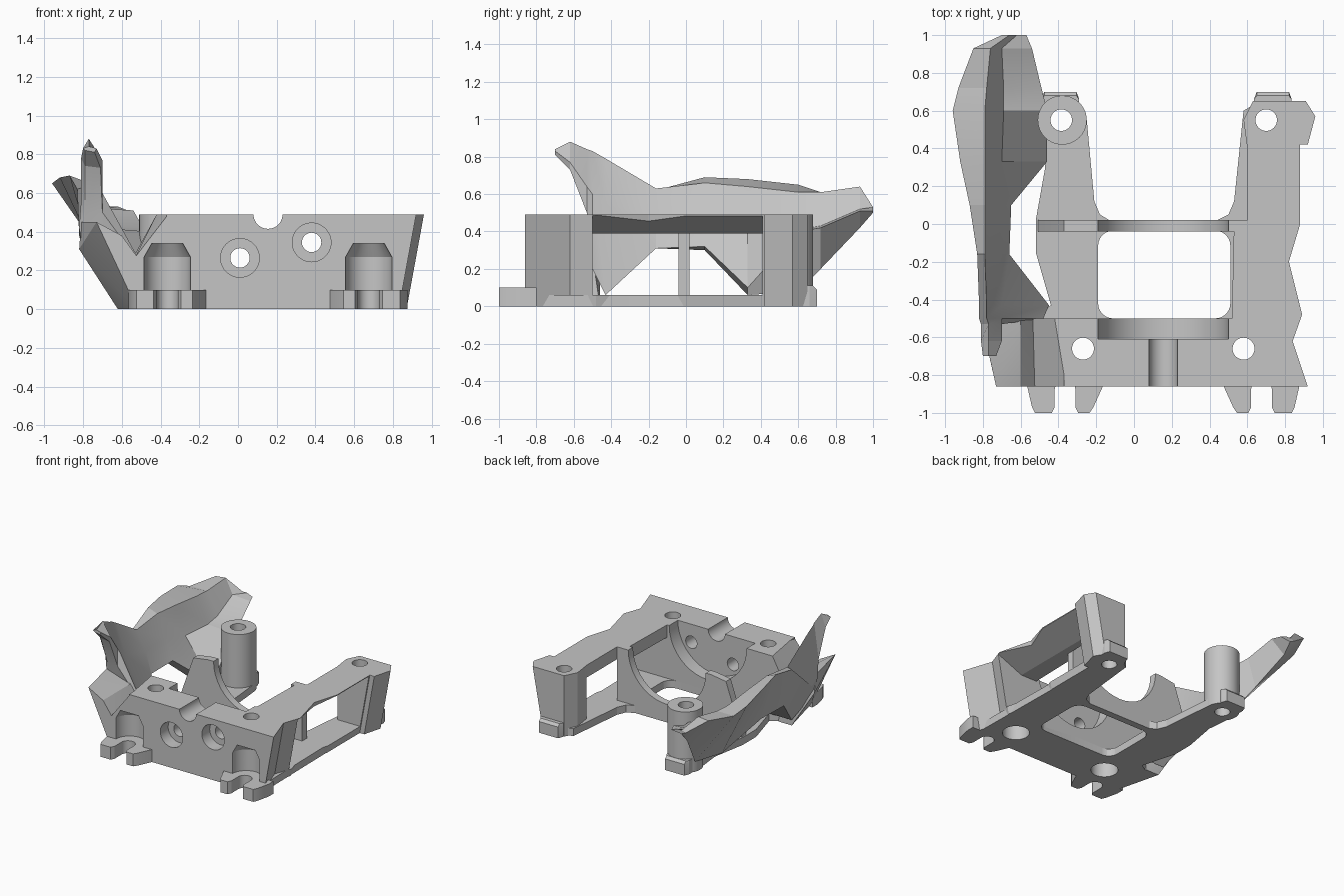
import bpy, bmesh, math
from mathutils import Matrix, Vector

old = bpy.data.objects.get("Cube")
if old:
    bpy.data.objects.remove(old, do_unlink=True)

grey = bpy.data.materials.new("plain_grey")
grey.use_nodes = True
colour = (.56, .56, .56, 1)
grey.diffuse_color = colour
grey.node_tree.nodes["Principled BSDF"].inputs["Base Color"].default_value = colour

parts = []
cutters = []


def make_object(name, bm, cutter=False):
    bmesh.ops.recalc_face_normals(bm, faces=bm.faces)
    mesh = bpy.data.meshes.new(name)
    bm.to_mesh(mesh)
    bm.free()
    obj = bpy.data.objects.new(name, mesh)
    bpy.context.collection.objects.link(obj)
    if cutter:
        obj.hide_render = True
        cutters.append(obj)
    else:
        mesh.materials.append(grey)
        parts.append(obj)
    return obj


def loft(name, rings, cutter=False):
    """Skin closed rings of equal length and cap both ends."""
    bm = bmesh.new()
    loops = [[bm.verts.new(point) for point in ring] for ring in rings]
    count = len(loops[0])
    for low, high in zip(loops, loops[1:]):
        for i in range(count):
            j = (i + 1) % count
            bm.faces.new((low[i], low[j], high[j], high[i]))
    bm.faces.new(loops[0])
    bm.faces.new(loops[-1])
    return make_object(name, bm, cutter)


def prism(name, outline, bottom, top, cutter=False, lean=0, lean_from=9):
    """Extrude a plan outline upwards, optionally pulling in its outer foot."""
    foot = [(x - lean if x > lean_from else x, y, bottom) for x, y in outline]
    head = [(x, y, top) for x, y in outline]
    return loft(name, [foot, head], cutter)


def profile(name, outline, front, back, cutter=False):
    """Extrude a front outline from front to back."""
    return loft(name, [[(x, y, z) for x, z in outline] for y in (front, back)], cutter)


def rod(name, start, end, radius, end_radius=None, cutter=False):
    start, end = Vector(start), Vector(end)
    axis = end - start
    turn = axis.to_track_quat("Z", "Y").to_matrix().to_4x4()
    bm = bmesh.new()
    bmesh.ops.create_cone(
        bm, cap_ends=True, segments=40, radius1=radius,
        radius2=radius if end_radius is None else end_radius, depth=axis.length,
        matrix=Matrix.Translation((start + end) / 2) @ turn)
    return make_object(name, bm, cutter)


def hull(name, points):
    bm = bmesh.new()
    verts = [bm.verts.new(point) for point in points]
    result = bmesh.ops.convex_hull(bm, input=verts)
    loose = [v for v in set(result["geom_interior"] + result["geom_unused"])
             if isinstance(v, bmesh.types.BMVert)]
    bmesh.ops.delete(bm, geom=loose, context="VERTS")
    return make_object(name, bm)


def rounded_rectangle(x0, x1, y0, y1, radius):
    corners = [(x1, y1), (x0, y1), (x0, y0), (x1, y0)]
    middle = Vector(((x0 + x1) / 2, (y0 + y1) / 2))
    outline = []
    for quarter, corner in enumerate(corners):
        cx = corner[0] + math.copysign(radius, middle.x - corner[0])
        cy = corner[1] + math.copysign(radius, middle.y - corner[1])
        for step in range(7):
            angle = (quarter + step / 6) * math.pi / 2
            outline.append((cx + radius * math.cos(angle), cy + radius * math.sin(angle)))
    return outline


def subtract(obj, tools):
    for tool in tools:
        cut = obj.modifiers.new(tool.name, "BOOLEAN")
        cut.operation = "DIFFERENCE"
        cut.solver = "EXACT"
        cut.object = tool


# Base plate with two rear arms
base = prism("base_plate", [
    (-.53, -.86), (.8, -.86), (.78, .4), (.8, .64), (.65, .64), (.58, .6),
    (.53, .12), (.5, .05), (.44, .02), (-.13, .02), (-.18, .05), (-.21, .12),
    (-.25, .55), (-.33, .64), (-.45, .64), (-.5, .6), (-.47, .3), (-.52, .02),
    (-.52, -.15), (-.44, -.43), (-.55, -.5)], 0, .06)

# Front block and the faceted flank beside it, with a valley between
block = profile("front_block", [(-.37, 0), (.6, 0), (.6, .49), (-.37, .49)], -.86, -.5)
inner_flank = hull("inner_flank", [
    (-.36, -.86, .49), (-.36, -.5, .49), (-.42, -.5, .49), (-.53, -.86, .27),
    (-.54, -.5, .27), (-.36, -.86, 0), (-.36, -.5, 0), (-.53, -.86, 0), (-.54, -.5, 0)])
hull("outer_flank", [
    (-.52, -.86, 0), (-.53, -.86, .1), (-.73, -.86, .45), (-.6, -.86, .38),
    (-.52, -.86, .27), (-.62, -.46, 0), (-.82, -.46, .31), (-.81, -.5, .45),
    (-.6, -.5, .38), (-.53, -.5, .27), (-.5, -.46, 0)])

# Side rail with a jagged outer edge that leans outwards
rail = prism("side_rail", [
    (.51, -.86), (.92, -.86), (.84, -.62), (.89, -.48), (.82, -.2), (.88, 0),
    (.88, .42), (.92, .42), (.96, .57), (.91, .65), (.63, .65), (.58, .55),
    (.6, .4), (.6, .02), (.53, .02)], 0, .49, lean=.09, lean_from=.8)

# Thin cross wall holding the round cradle
wall = profile("cross_wall", [
    (-.52, .01), (.6, .01), (.6, .49), (-.24, .49), (-.37, .47), (-.5, .1)], -.04, .02)

# Rear post and the feet behind both posts, with bevelled tops
post = rod("rear_post", (-.38, .55, 0), (-.38, .55, .49), .13)
for name, cx in (("post_foot", -.39), ("rail_foot", .735)):
    foot = [(cx - .1, .62), (cx + .1, .62), (cx + .1, .66),
            (cx + .085, .7), (cx - .085, .7), (cx - .1, .66)]
    loft(name, [[(x, y, 0) for x, y in foot], [(x, y, .09) for x, y in foot],
                [(x, min(y, .68), .11) for x, y in foot]])

# Forked front tabs, mirrored with the wide prong outside
tabs = []
for name, cx, side in (("right_fork_tab", -.365, -1), ("left_fork_tab", .675, 1)):
    fork = [(-.2, -.8), (.2, -.8), (.2, -.86), (.175, -.97), (.16, -1), (.07, -1),
            (.055, -.97), (.055, -.88), (-.055, -.88), (-.055, -.97), (-.07, -1),
            (-.13, -1), (-.15, -.97), (-.2, -.86)]
    tabs.append(prism(name, [(cx + side * u, y) for u, y in fork], 0, .1))

# Angular side wing: outer foot, outer edge, ridge, inner slope, inner foot
wing_sections = {
    -.7: ((-.79, .82), (-.8, .83), (-.77, .84), (-.73, .83), (-.74, .81)),
    -.62: ((-.79, .74), (-.81, .78), (-.77, .88), (-.7, .77), (-.71, .73)),
    -.53: ((-.79, .5), (-.81, .56), (-.77, .84), (-.7, .64), (-.7, .5)),
    -.5: ((-.8, .3), (-.82, .42), (-.78, .83), (-.7, .6), (-.48, .2)),
    -.43: ((-.64, .06), (-.82, .38), (-.78, .79), (-.7, .55), (-.45, .06)),
    -.16: ((-.76, .31), (-.83, .62), (-.79, .63), (-.71, .48), (-.66, .31)),
    .1: ((-.74, .3), (-.87, .69), (-.79, .66), (-.71, .48), (-.65, .32)),
    .33: ((-.55, .06), (-.92, .68), (-.79, .64), (-.7, .42), (-.46, .1)),
    .6: ((-.5, .08), (-.96, .65), (-.79, .61), (-.69, .41), (-.46, .4)),
    .72: ((-.56, .2), (-.93, .61), (-.78, .61), (-.69, .43), (-.49, .42)),
    .93: ((-.66, .42), (-.85, .63), (-.76, .64), (-.7, .52), (-.54, .51)),
    1: ((-.66, .5), (-.7, .52), (-.66, .53), (-.62, .53), (-.57, .51)),
}
loft("side_wing", [[(x, y, z) for x, z in ring] for y, ring in wing_sections.items()])

# Openings in the plate and rail, and the bevel under the rail's beam
opening = prism("plate_opening", rounded_rectangle(-.19, .51, -.5, -.035, .08), -.1, .2, True)
window = profile("rail_window", [
    (.4, .06), (1.2, .06), (1.2, .62), (.66, .39), (.4, .39)], -.5, .41, True)
subtract(base, [opening])
subtract(rail, [window])

# Round cradle, top notch and stepped holes of the front block
cradle = rod("cradle_cut", (.155, -.61, .49), (.155, .3, .49), .345, cutter=True)
notch = rod("notch_cut", (.155, -1, .49), (.155, -.5, .49), .075, cutter=True)
subtract(wall, [cradle])
subtract(block, [cradle, notch])
for cx, cz in ((.01, .265), (.38, .345)):
    bore = rod("bore_cut", (cx, -1, cz), (cx, -.4, cz), .05, cutter=True)
    recess = rod("recess_cut", (cx, -1, cz), (cx, -.76, cz), .1, cutter=True)
    subtract(block, [bore, recess])

# Screw pockets above the forked tabs
for cx in (-.365, .675):
    pocket = rod("pocket_cut", (cx, -.86, .1), (cx, -.86, .27), .12, cutter=True)
    dome = rod("dome_cut", (cx, -.86, .269), (cx, -.86, .34), .12, .08, cutter=True)
    slot = rod("slot_cut", (cx, -.88, -.1), (cx, -.88, .2), .055, cutter=True)
    for obj in [block, inner_flank, rail]:
        subtract(obj, [pocket, dome, slot])
    for obj in [base] + tabs:
        subtract(obj, [slot])

# Upright screw holes, wider underneath at the front
for cx in (-.27, .58):
    hole = rod("front_hole_cut", (cx, -.66, -.1), (cx, -.66, .6), .058, cutter=True)
    sink = rod("front_sink_cut", (cx, -.66, -.1), (cx, -.66, .12), .1, cutter=True)
    for obj in (base, block, inner_flank, rail):
        subtract(obj, [hole, sink])
for cx in (-.385, .7):
    hole = rod("rear_hole_cut", (cx, .55, -.1), (cx, .55, .6), .057, cutter=True)
    for obj in (base, rail, post):
        subtract(obj, [hole])

# Bake the cuts, drop the cutters and shade with sharp edges
graph = bpy.context.evaluated_depsgraph_get()
baked = [bpy.data.meshes.new_from_object(obj.evaluated_get(graph)) for obj in parts]
for obj, mesh in zip(parts, baked):
    obj.modifiers.clear()
    obj.data = mesh
for tool in cutters:
    bpy.data.objects.remove(tool, do_unlink=True)
bpy.ops.object.select_all(action="DESELECT")
for obj in parts:
    obj.select_set(True)
bpy.context.view_layer.objects.active = parts[0]
bpy.ops.object.shade_smooth_by_angle(angle=math.radians(15))
